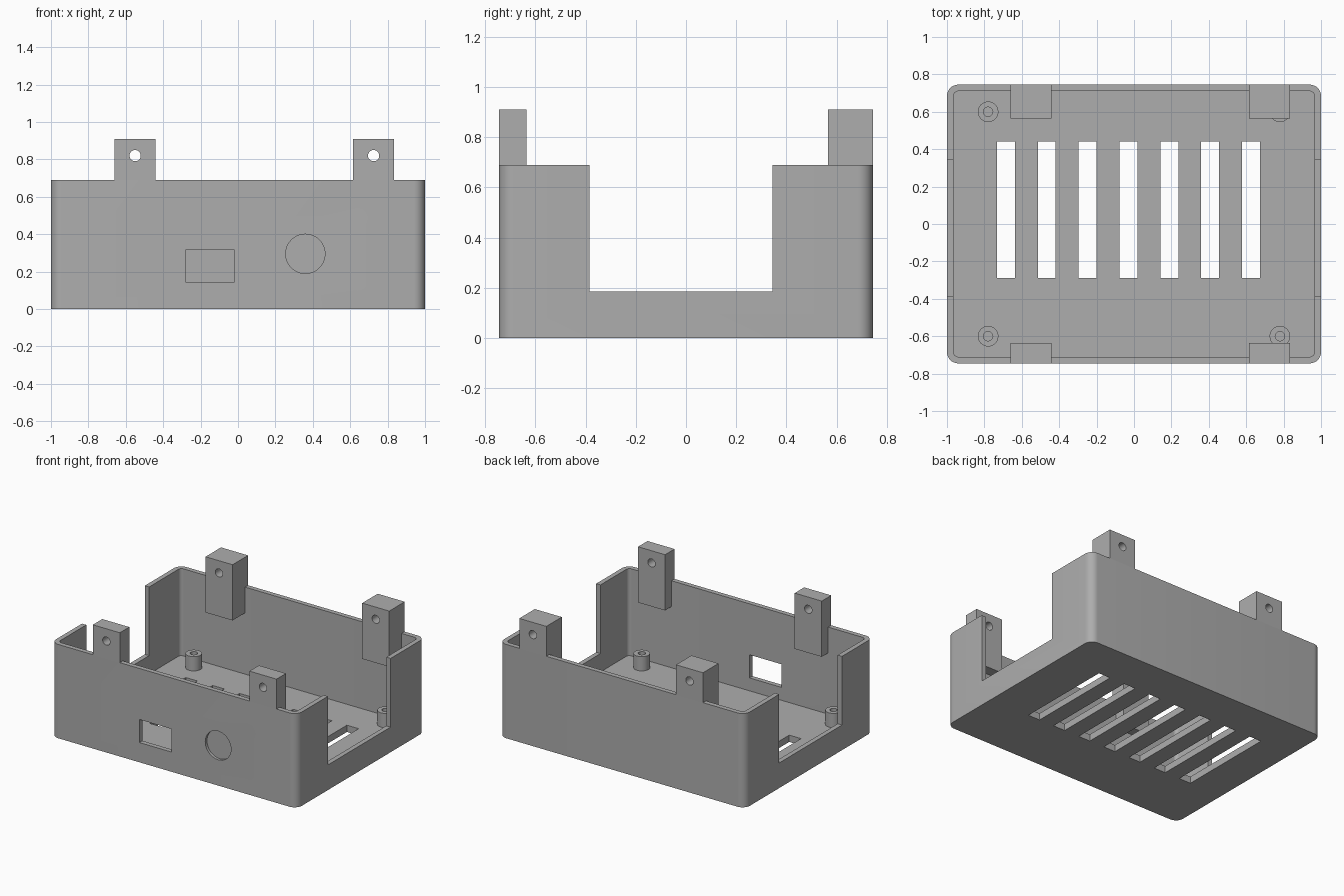
import bpy, bmesh, math
from mathutils import Matrix, Vector

if "Cube" in bpy.data.objects:
    bpy.data.objects.remove(bpy.data.objects["Cube"], do_unlink=True)

W, D, H = 1.0, 0.745, 0.69        # half width, half depth, wall height
WALL, FLOOR, RADIUS = 0.035, 0.05, 0.06

grey = bpy.data.materials.new("grey plastic")
grey.use_nodes = True
grey.diffuse_color = (0.42, 0.42, 0.42, 1)
grey.node_tree.nodes["Principled BSDF"].inputs["Base Color"].default_value = grey.diffuse_color


def make_object(name, bm):
    bmesh.ops.recalc_face_normals(bm, faces=bm.faces)
    mesh = bpy.data.meshes.new(name)
    bm.to_mesh(mesh)
    bm.free()
    mesh.materials.append(grey)
    obj = bpy.data.objects.new(name, mesh)
    bpy.context.collection.objects.link(obj)
    return obj


def prism(name, points, direction):
    """Extrude a closed outline of 3D points along a direction."""
    bm = bmesh.new()
    face = bm.faces.new([bm.verts.new(p) for p in points])
    ext = bmesh.ops.extrude_face_region(bm, geom=[face], use_keep_orig=True)
    verts = [v for v in ext["geom"] if isinstance(v, bmesh.types.BMVert)]
    bmesh.ops.translate(bm, verts=verts, vec=direction)
    return make_object(name, bm)


def box(name, x, y, z):
    base = [(x[0], y[0], z[0]), (x[1], y[0], z[0]), (x[1], y[1], z[0]), (x[0], y[1], z[0])]
    return prism(name, base, (0, 0, z[1] - z[0]))


def rounded_block(name, hx, hy, r, z0, z1, steps=8):
    pts = []
    for q, (sx, sy) in enumerate([(1, 1), (-1, 1), (-1, -1), (1, -1)]):
        for i in range(steps + 1):
            a = (q + i / steps) * math.pi / 2
            pts.append((sx * (hx - r) + r * math.cos(a), sy * (hy - r) + r * math.sin(a), z0))
    return prism(name, pts, (0, 0, z1 - z0))


def rod_y(name, x, z, r, y0, y1):
    """Cylinder running along y."""
    bm = bmesh.new()
    place = Matrix.Translation((x, (y0 + y1) / 2, z)) @ Matrix.Rotation(math.pi / 2, 4, "X")
    bmesh.ops.create_cone(bm, cap_ends=True, segments=48, radius1=r, radius2=r,
                          depth=y1 - y0, matrix=place)
    return make_object(name, bm)


def cut(obj, cutter):
    cutter.hide_render = True
    mod = obj.modifiers.new("cut", "BOOLEAN")
    mod.operation, mod.solver, mod.object = "DIFFERENCE", "EXACT", cutter
    bpy.context.view_layer.objects.active = obj
    bpy.ops.object.modifier_apply(modifier=mod.name)
    bpy.data.objects.remove(cutter, do_unlink=True)


def smooth(obj):
    bpy.ops.object.select_all(action="DESELECT")
    obj.select_set(True)
    bpy.context.view_layer.objects.active = obj
    bpy.ops.object.shade_smooth_by_angle(angle=math.radians(30))


# Open tray with rounded corners
tray = rounded_block("tray", W, D, RADIUS, 0, H)
cut(tray, rounded_block("cavity", W - WALL, D - WALL, RADIUS - WALL, FLOOR, H + 0.2))

# Wide openings in both side walls
cut(tray, box("side_opening", (-W - 0.1, W + 0.1), (-0.385, 0.345), (0.185, H + 0.1)))

# Ventilation slots in the floor
for i in range(7):
    x = -0.685 + i * 0.2185
    cut(tray, box("vent_slot", (x - 0.048, x + 0.048), (-0.29, 0.44), (-0.1, FLOOR + 0.05)))

# Front port window and shallow round recess
cut(tray, box("port_window", (-0.28, -0.02), (-D - 0.1, -D + 0.1), (0.145, 0.315)))
cut(tray, rod_y("round_recess", 0.36, 0.295, 0.105, -D - 0.1, -D + 0.02))
smooth(tray)

# Mounting tabs: sit on the wall and hang down its inner face
for side, sign, depth in (("front", -1, 0.11), ("back", 1, 0.18)):
    for end, x in (("right", -0.55), ("left", 0.725)):
        outer, inner, wall = sign * D, sign * (D - depth), sign * (D - WALL)
        outline = [(outer, H), (outer, 0.91), (inner, 0.91), (inner, 0.5), (wall, 0.5), (wall, H)]
        tab = prism(f"{side}_{end}_tab", [(x - 0.11, y, z) for y, z in outline], (0.22, 0, 0))
        cut(tab, rod_y("screw_hole", x, 0.82, 0.03, -1, 1))
        smooth(tab)

# Hollow screw posts on the floor
for side, y in (("front", -0.6), ("back", 0.6)):
    for end, x in (("right", -0.78), ("left", 0.78)):
        bm = bmesh.new()
        profile = [(0.055, FLOOR), (0.055, 0.155), (0.025, 0.155), (0.025, FLOOR)]
        verts = [bm.verts.new((r, 0, z)) for r, z in profile]
        edges = [bm.edges.new(pair) for pair in zip(verts, verts[1:])]
        bmesh.ops.spin(bm, geom=verts + edges, cent=(0, 0, 0), axis=(0, 0, 1),
                       angle=math.tau, steps=32)
        bmesh.ops.remove_doubles(bm, verts=bm.verts, dist=0.0001)
        bmesh.ops.translate(bm, verts=bm.verts, vec=Vector((x, y, 0)))
        smooth(make_object(f"{side}_{end}_post", bm))
